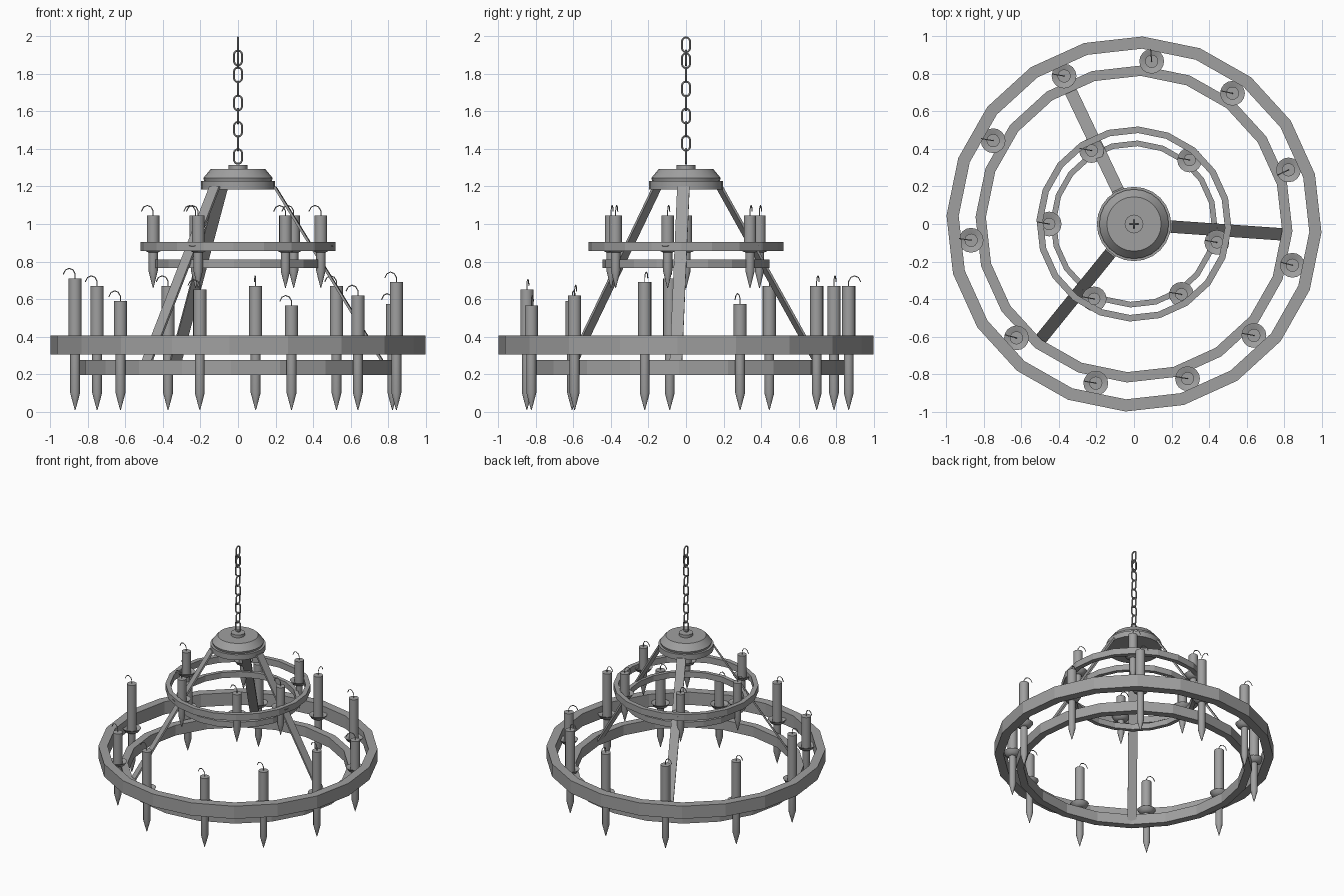
import bpy, bmesh
from math import sin, cos, pi, radians
from mathutils import Vector

if "Cube" in bpy.data.objects:
    bpy.data.objects.remove(bpy.data.objects["Cube"], do_unlink=True)

iron = bpy.data.materials.new("iron_grey")
iron.use_nodes = True
GREY = (0.35, 0.35, 0.35, 1)
iron.diffuse_color = GREY
iron.node_tree.nodes["Principled BSDF"].inputs["Base Color"].default_value = GREY


def finish(name, data, smooth=False):
    ob = bpy.data.objects.new(name, data)
    bpy.context.collection.objects.link(ob)
    data.materials.append(iron)
    bpy.ops.object.select_all(action="DESELECT")
    ob.select_set(True)
    bpy.context.view_layer.objects.active = ob
    if ob.type == "CURVE":
        bpy.ops.object.convert(target="MESH")
    if smooth:
        bpy.ops.object.shade_smooth_by_angle(angle=radians(35))
    return ob


def lathe(name, profile, sides, centre=(0, 0), turn=0, loop=False, smooth=False):
    """Spin (radius, z) points; a loop profile makes a hollow ring."""
    bm = bmesh.new()
    rows = []
    for r, z in profile:
        row = []
        for i in range(sides):
            a = radians(turn) + 2 * pi * i / sides
            row.append(bm.verts.new((centre[0] + r * cos(a), centre[1] + r * sin(a), z)))
        rows.append(row)
    pairs = list(zip(rows, rows[1:])) + ([(rows[-1], rows[0])] if loop else [])
    for low, high in pairs:
        for i in range(sides):
            j = (i + 1) % sides
            bm.faces.new((low[i], low[j], high[j], high[i]))
    if not loop:
        bm.faces.new(rows[0])
        bm.faces.new(rows[-1])
    bmesh.ops.recalc_face_normals(bm, faces=bm.faces)
    me = bpy.data.meshes.new(name)
    bm.to_mesh(me)
    bm.free()
    return finish(name, me, smooth)


def tube(name, points, radius, closed=False):
    cu = bpy.data.curves.new(name, "CURVE")
    cu.dimensions = "3D"
    cu.bevel_depth = radius
    cu.bevel_resolution = 1
    cu.use_fill_caps = not closed
    sp = cu.splines.new("POLY")
    sp.points.add(len(points) - 1)
    for p, co in zip(sp.points, points):
        p.co = (*co, 1)
    sp.use_cyclic_u = closed
    return finish(name, cu, True)


def hoop(name, inner, outer, low, high):
    lathe(name, [(inner, low), (outer, low), (outer, high), (inner, high)],
          20, turn=-2.6, loop=True)


# Two tiers, each an upper hoop outside a lower one
hoop("large_upper_hoop", 0.935, 1.0, 0.305, 0.405)
hoop("large_lower_hoop", 0.79, 0.845, 0.195, 0.275)
hoop("small_upper_hoop", 0.485, 0.52, 0.855, 0.905)
hoop("small_lower_hoop", 0.415, 0.445, 0.765, 0.81)


# Candle with spike, drip dish and bent wick
def candle(name, angle, dist, tip, dish, top, radius, wick=170):
    a = radians(angle)
    c = (dist * cos(a), dist * sin(a))
    s = radius * 0.75
    lathe(name + "_spike", [(0.002, tip), (s * 0.55, tip + 0.045), (s, tip + 0.09),
                            (s, dish)], 12, c, smooth=True)
    lathe(name + "_dish", [(s, dish - 0.012), (0.05, dish), (0.066, dish + 0.025),
                           (0.06, dish + 0.025), (radius, dish + 0.008)],
          16, c, smooth=True)
    lathe(name + "_wax", [(radius, dish), (radius, top)], 16, c, smooth=True)
    w = radians(wick)
    pts = [(0, -0.01), (0.0, 0.025), (0.012, 0.046), (0.032, 0.054),
           (0.052, 0.045), (0.064, 0.022)]
    tube(name + "_wick", [(c[0] + d * cos(w), c[1] + d * sin(w), top + h)
                          for d, h in pts], 0.003)


large = [(83.8, 0.67, 95), (53, 0.67, 168), (19.3, 0.575, 205), (-14.6, 0.69, 165),
         (-42.9, 0.62, 170), (-70.9, 0.565, 170), (-103.5, 0.65, 170),
         (-135.9, 0.59, 165), (-174.3, 0.71, 172), (149.4, 0.67, 170),
         (115.3, 0.67, 170)]
for n, (angle, top, wick) in enumerate(large, 1):
    candle(f"large_candle_{n}", angle, 0.872, 0.01, 0.335, top, 0.035, wick)
for n, angle in enumerate((49, 120, 180, -118, -56, -12.5), 1):
    candle(f"small_candle_{n}", angle, 0.452, 0.66, 0.86, 1.045, 0.033)

# Flat sloping straps from canopy to the large lower hoop
for n, angle in enumerate((-4, 115.5, -129), 1):
    a = radians(angle)
    out, side = Vector((cos(a), sin(a), 0)), Vector((-sin(a), cos(a), 0)) * 0.033
    bm = bmesh.new()
    ends = [(0.188, 1.2), (0.203, 1.2), (0.805, 0.225), (0.79, 0.225)]
    base = bm.faces.new([bm.verts.new(out * r - side + Vector((0, 0, z))) for r, z in ends])
    ext = bmesh.ops.extrude_face_region(bm, geom=[base])
    bmesh.ops.translate(bm, vec=side * 2,
                        verts=[v for v in ext["geom"] if isinstance(v, bmesh.types.BMVert)])
    bmesh.ops.recalc_face_normals(bm, faces=bm.faces)
    me = bpy.data.meshes.new("strap")
    bm.to_mesh(me)
    bm.free()
    finish(f"strap_{n}", me)

# Canopy and its collar
lathe("canopy", [(0.17, 1.185), (0.198, 1.185), (0.198, 1.228), (0.18, 1.228),
                 (0.185, 1.245), (0.145, 1.293)], 24, smooth=True)
lathe("collar", [(0.05, 1.285), (0.05, 1.315)], 16, smooth=True)

# Chain of oval links, alternately turned a quarter
for axis, heights in enumerate(((1.36, 1.505, 1.645, 1.795, 1.885),
                                (1.43, 1.575, 1.72, 1.87, 1.955))):
    for n, z in enumerate(heights, 1):
        pts = []
        for i in range(16):
            t = 2 * pi * (i + 0.5) / 16
            across = 0.021 * cos(t)
            up = 0.021 * sin(t) + (0.018 if sin(t) > 0 else -0.018)
            pts.append((across, 0, z + up) if axis == 0 else (0, across, z + up))
        tube(f"chain_link_{axis + 1}_{n}", pts, 0.006, closed=True)
